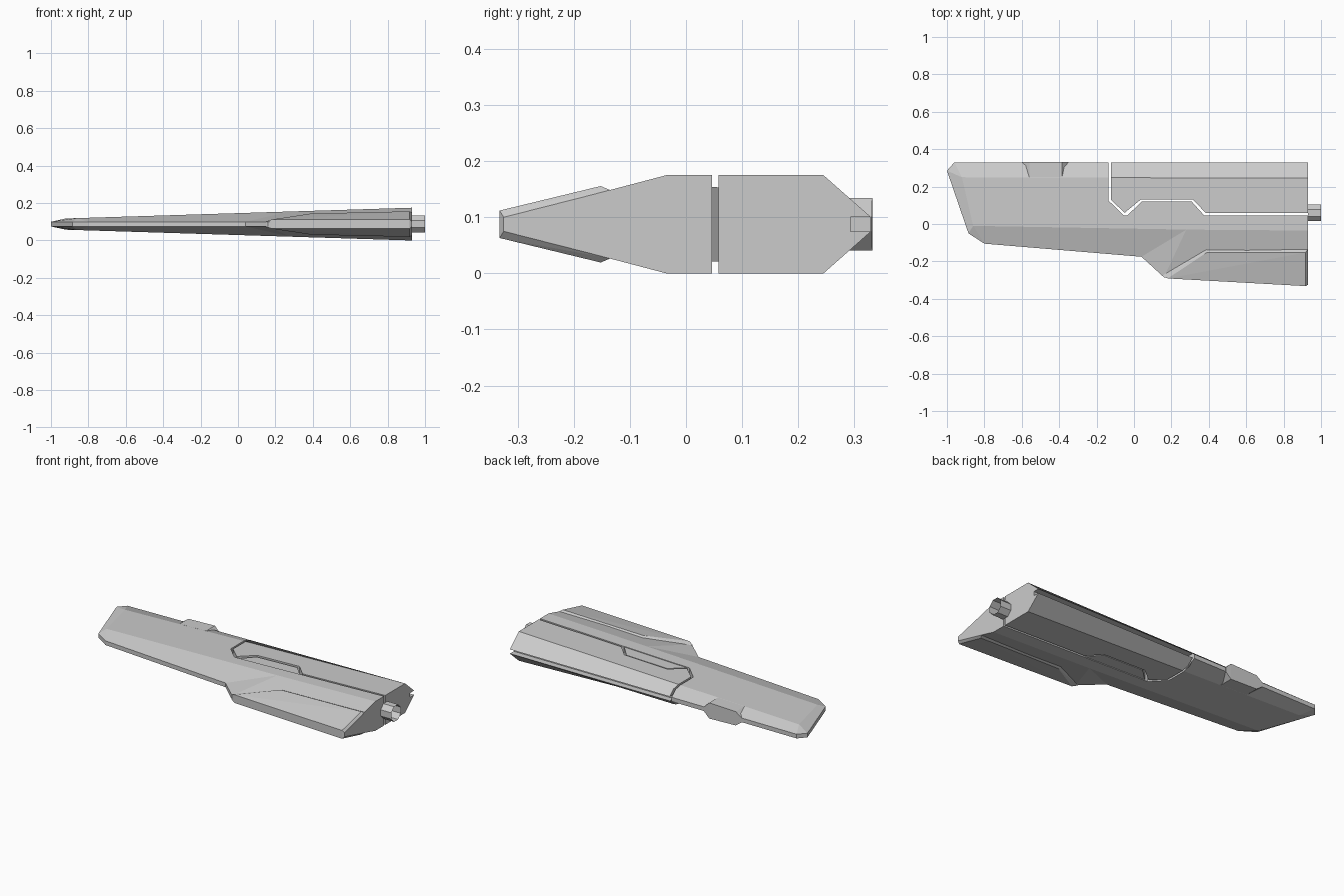
import bpy, bmesh, math
from mathutils import Matrix

if "Cube" in bpy.data.objects:
    bpy.data.objects.remove(bpy.data.objects["Cube"])

ZC = 0.0875      # mirror plane height
EDGE = 0.0125    # half thickness along the rim


def t(x):
    """Half thickness of the flat plateau, growing towards the root."""
    return 0.03 + (x + 0.92) * 0.0575 / 1.85


def make(name, bm):
    bmesh.ops.recalc_face_normals(bm, faces=bm.faces)
    me = bpy.data.meshes.new(name)
    bm.to_mesh(me)
    bm.free()
    ob = bpy.data.objects.new(name, me)
    bpy.context.collection.objects.link(ob)
    return ob


def hull(name, pts):
    """Convex part from (x, y, half height) points mirrored about the mid plane."""
    bm = bmesh.new()
    for x, y, h in pts:
        for s in (1, -1):
            bm.verts.new((x, y, ZC + s * h))
    bmesh.ops.convex_hull(bm, input=bm.verts)
    bmesh.ops.delete(bm, geom=[v for v in bm.verts if not v.link_faces], context='VERTS')
    bmesh.ops.dissolve_limit(bm, angle_limit=0.03, verts=bm.verts, edges=bm.edges)
    return make(name, bm)


def prism(name, outline, h):
    bm = bmesh.new()
    f = bm.faces.new([bm.verts.new((x, y, ZC - h)) for x, y in outline])
    ext = bmesh.ops.extrude_face_region(bm, geom=[f])
    bmesh.ops.translate(bm, vec=(0, 0, 2 * h),
                        verts=[g for g in ext['geom'] if isinstance(g, bmesh.types.BMVert)])
    bm.faces.ensure_lookup_table()
    # make sure the prism is closed at the bottom
    if any(len(e.link_faces) == 1 for e in bm.edges):
        bmesh.ops.holes_fill(bm, edges=bm.edges, sides=0)
    return make(name, bm)


def cut(ob, cutter):
    mod = ob.modifiers.new("cut", 'BOOLEAN')
    mod.operation = 'DIFFERENCE'
    mod.solver = 'EXACT'
    mod.object = cutter
    bpy.context.view_layer.objects.active = ob
    bpy.ops.object.modifier_apply(modifier=mod.name)
    bpy.data.objects.remove(cutter)


# Wing body: thin rim outline rising to a plateau, mirrored below
rim = [(-0.96, 0.33), (-1, 0.285), (-0.885, -0.05), (-0.8, -0.105),
       (0.04, -0.175), (0.16, -0.285), (0.93, -0.32), (0.93, 0.33)]
plateau = [(-0.92, 0.25), (-0.86, -0.01), (0.28, -0.03), (0.93, -0.035), (0.93, 0.245)]
faces = [(8, 9, 10, 11, 12), (0, 1, 8), (1, 2, 9, 8), (2, 3, 9), (3, 4, 10, 9),
         (4, 5, 10), (5, 6, 11, 10), (0, 8, 12, 7)]
bm = bmesh.new()
layers = []
for s in (1, -1):
    vs = [bm.verts.new((x, y, ZC + s * EDGE)) for x, y in rim]
    vs += [bm.verts.new((x, y, ZC + s * t(x))) for x, y in plateau]
    for f in faces:
        bm.faces.new([vs[i] for i in f])
    layers.append(vs)
up, lo = layers
for i in (0, 1, 2, 3, 4, 5, 7):
    j = (i + 1) % 8
    bm.faces.new((up[i], up[j], lo[j], lo[i]))
bm.faces.new([up[i] for i in (6, 11, 12, 7)] + [lo[i] for i in (7, 12, 11, 6)])
body = make("wing_body", bm)

# Gap separating the control flap, and the slot along its trailing edge
cut(body, prism("gap_cutter", [
    (-0.136, 0.5), (-0.136, 0.125), (-0.055, 0.046), (1.2, 0.046), (1.2, 0.058),
    (0.385, 0.058), (0.315, 0.13), (0.035, 0.13), (-0.05, 0.06), (-0.124, 0.13),
    (-0.124, 0.5)], 0.3))
cut(body, prism("slot_cutter", [(-0.13, 0.293), (1.2, 0.293), (1.2, 0.5), (-0.13, 0.5)], 0.0127))

# Tongue filling the trapezoid beside the flap
hull("flap_tongue", [(x, y, t(x) - 0.004) for x, y in
                     [(-0.035, 0.046), (0.375, 0.046), (0.309, 0.119), (0.04, 0.119)]])


# Raised armour panel wrapping the root leading edge
def skin(x, y):
    ye = -0.285 - (x - 0.16) * 0.035 / 0.77
    return EDGE + (t(x) - EDGE) * max(0, (y - ye) / (-0.033 - ye))


low = [(0.15, -0.277), (0.385, -0.135), (0.93, -0.135), (0.93, -0.325)]
top = [(0.18, -0.291), (0.39, -0.152), (0.918, -0.152), (0.918, -0.332)]
hull("root_panel", [(x, y, skin(x, y)) for x, y in low]
     + [(x, y, skin(x, y) + 0.012) for x, y in top])

# Block on the outer trailing edge, continuing the plateau
hull("trailing_block", [(-0.56, 0.25, t(-0.56)), (-0.385, 0.25, t(-0.385)),
                        (-0.385, 0.332, t(-0.385)), (-0.56, 0.332, t(-0.56)),
                        (-0.6, 0.331, EDGE), (-0.35, 0.331, EDGE)])

# Open octagonal mounting tube at the root
bm = bmesh.new()
r = 0.045 / math.cos(math.pi / 8)
bmesh.ops.create_cone(bm, cap_ends=False, segments=8, radius1=r, radius2=r, depth=0.07,
                      matrix=Matrix.Translation((0.965, 0.06, ZC))
                      @ Matrix.Rotation(math.pi / 2, 4, 'Y')
                      @ Matrix.Rotation(math.pi / 8, 4, 'Z'))
make("mounting_tube", bm)
